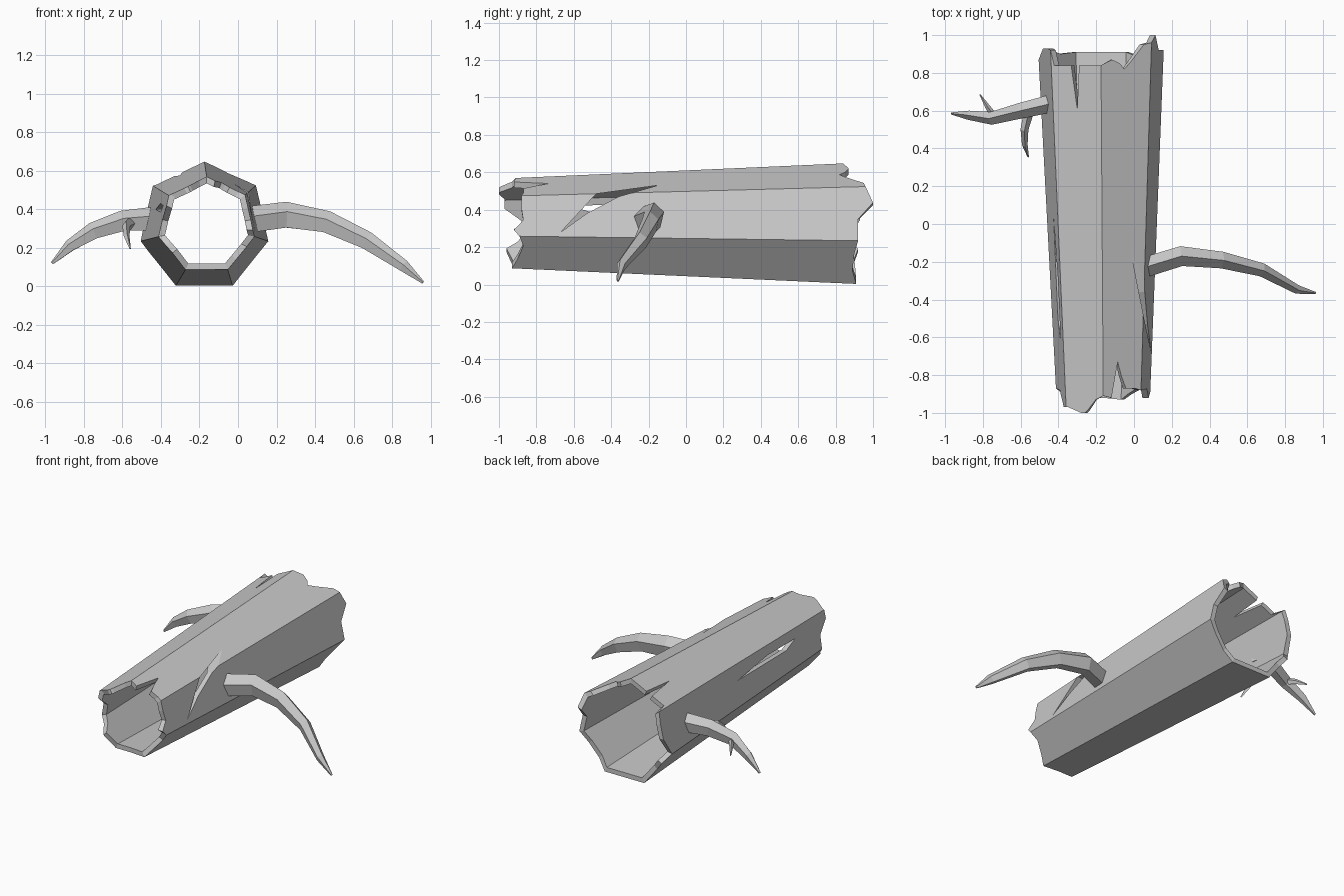
import bpy, bmesh, math
from mathutils import Vector

if "Cube" in bpy.data.objects:
    bpy.data.objects.remove(bpy.data.objects["Cube"], do_unlink=True)

grey = bpy.data.materials.new("bark_grey")
COLOUR = (0.58, 0.58, 0.58, 1)
grey.diffuse_color = COLOUR
grey.use_nodes = True
grey.node_tree.nodes["Principled BSDF"].inputs["Base Color"].default_value = COLOUR


def finish(name, bm):
    """Turn a bmesh into a flat-shaded grey object."""
    bmesh.ops.recalc_face_normals(bm, faces=bm.faces)
    mesh = bpy.data.meshes.new(name)
    bm.to_mesh(mesh)
    bm.free()
    mesh.materials.append(grey)
    obj = bpy.data.objects.new(name, mesh)
    bpy.context.collection.objects.link(obj)
    return obj


def trunk_point(u, y, thickness):
    """Point on the tapered seven-sided trunk; u counts corners from the ridge."""
    t = (y + 0.9) / 1.8
    radius = 0.255 + 0.085 * t - thickness
    centre = Vector((-0.163 - 0.012 * t, y, 0.315 - 0.005 * t))

    def corner(i):
        a = math.tau * i / 7
        return Vector((math.sin(a), 0, math.cos(a))) * radius

    side = math.floor(u)
    return centre + corner(side).lerp(corner(side + 1), u - side)


# Hollow trunk: position around the trunk, front end, back end
staves = [
    (0, -.91, .84), (.22, -.92, .87), (.38, -.73, .85), (.47, -.80, .82),
    (.6, -.87, .86), (.85, -.87, .95), (1, -.88, .96), (1.3, -.88, 1),
    (1.6, -.87, .92), (1.85, -.92, .92), (2, -.89, .92), (2.3, -.87, .9),
    (2.7, -.9, .89), (3, -.93, .91), (3.5, -.92, .91), (4, -.92, .91),
    (4.5, -.96, .9), (4.75, -.9, .92), (5, -.87, .87), (5.4, -.88, .93),
    (5.75, -.97, .93), (6, -.97, .92), (6.06, -.97, .84), (6.4, -1, .84),
    (6.5, -1, .61), (6.56, -.99, .84), (6.8, -.93, .84),
]
bm = bmesh.new()
loops = []
for u, front, back in staves:
    loops.append([bm.verts.new(trunk_point(u, y, d)) for y, d in
                  ((front, 0), (back, 0), (back, .035), (front, .035))])
for i, a in enumerate(loops):
    b = loops[(i + 1) % len(loops)]
    for k in range(4):
        n = (k + 1) % 4
        bm.faces.new((a[k], a[n], b[n], b[k]))
trunk = finish("hollow_trunk", bm)


def split(name, outline, x_from, x_to):
    """Cut a crack through one wall, outlined in y and z."""
    bm = bmesh.new()
    face = bm.faces.new([bm.verts.new((x_from, y, z)) for y, z in outline])
    out = bmesh.ops.extrude_face_region(bm, geom=[face])["geom"]
    bmesh.ops.translate(bm, vec=(x_to - x_from, 0, 0),
                        verts=[v for v in out if isinstance(v, bmesh.types.BMVert)])
    cutter = finish(name, bm)
    cutter.hide_render = True
    cutter.hide_set(True)
    mod = trunk.modifiers.new(name, "BOOLEAN")
    mod.operation = "DIFFERENCE"
    mod.solver = "EXACT"
    mod.object = cutter


split("left_crack_cutter",
      [(-.67, .28), (-.48, .485), (-.15, .53), (-.36, .47), (-.53, .38)], -.1, .3)
split("right_crack_cutter",
      [(.05, .4), (-.3, .43), (-.62, .42), (-.5, .385)], -.6, -.3)


def branch(name, path, sides=5):
    """Bent tapering limb through (x, y, z, radius) points."""
    bm = bmesh.new()
    points = [Vector(p[:3]) for p in path]
    rings = []
    for i, p in enumerate(points):
        along = (points[min(i + 1, len(points) - 1)] - points[max(i - 1, 0)]).normalized()
        flat = along.cross(Vector((0, 0, 1))).normalized()
        up = flat.cross(along)
        r = path[i][3]
        ring = []
        for k in range(sides):
            a = math.tau * k / sides
            ring.append(bm.verts.new(p + (up * math.cos(a) + flat * .75 * math.sin(a)) * r))
        rings.append(ring)
    for a, b in zip(rings, rings[1:]):
        for k in range(sides):
            n = (k + 1) % sides
            bm.faces.new((a[k], a[n], b[n], b[k]))
    bm.faces.new(rings[0])
    bm.faces.new(rings[-1])
    return finish(name, bm)


# Limbs and twigs
branch("left_branch", [
    (.055, -.23, .34, .075), (.25, -.17, .365, .074), (.46, -.19, .33, .062),
    (.67, -.24, .235, .05), (.86, -.345, .105, .033), (.96, -.365, .02, .008)])
branch("right_branch", [
    (-.45, .635, .345, .066), (-.6, .6, .335, .058), (-.75, .56, .285, .048),
    (-.87, .575, .21, .034), (-.965, .585, .12, .008)])
branch("lower_twig", [
    (-.56, .58, .325, .034), (-.58, .5, .315, .028), (-.578, .42, .26, .02),
    (-.56, .355, .195, .005)], 4)
branch("upper_twig", [
    (-.74, .57, .28, .024), (-.775, .62, .27, .018), (-.815, .685, .235, .004)], 4)
